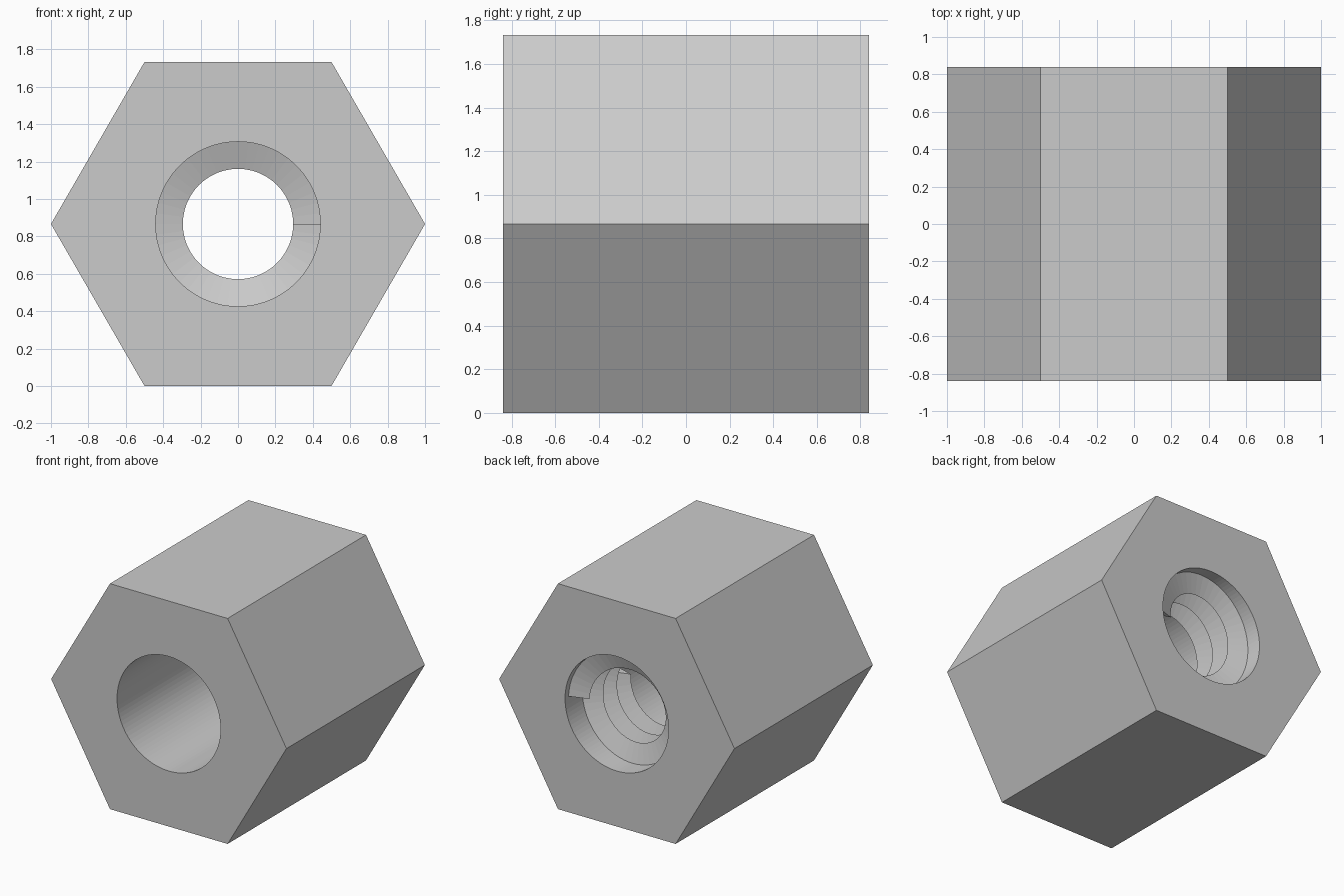
import bpy
import bmesh
from math import cos, sin, tau, sqrt

HALF_LENGTH = 0.84
CENTRE_Z = sqrt(3) / 2
BORE = 0.44
CREST = 0.295
PITCH = 0.167
TURNS = 3
STEPS = 48            # thread segments per turn
HALF_BASE = 0.048     # half width of the thread at its root
FIRST_CREST = HALF_LENGTH - 0.09

cube = bpy.data.objects.get("Cube")
if cube:
    bpy.data.objects.remove(cube, do_unlink=True)

grey = bpy.data.materials.new("plain grey")
grey.use_nodes = True
grey.diffuse_color = (0.6, 0.6, 0.6, 1)
grey.node_tree.nodes["Principled BSDF"].inputs["Base Color"].default_value = (0.6, 0.6, 0.6, 1)


def point(radius, angle, y):
    return (radius * cos(angle), y, CENTRE_Z + radius * sin(angle))


def loft(name, rings):
    """Skin a row of equal closed rings and cap both ends."""
    bm = bmesh.new()
    loops = [[bm.verts.new(p) for p in ring] for ring in rings]
    n = len(loops[0])
    for a, b in zip(loops, loops[1:]):
        for i in range(n):
            j = (i + 1) % n
            bm.faces.new((a[i], a[j], b[j], b[i]))
    bm.faces.new(loops[0])
    bm.faces.new(reversed(loops[-1]))
    bmesh.ops.recalc_face_normals(bm, faces=bm.faces)
    mesh = bpy.data.meshes.new(name)
    bm.to_mesh(mesh)
    bm.free()
    mesh.materials.append(grey)
    obj = bpy.data.objects.new(name, mesh)
    bpy.context.collection.objects.link(obj)
    return obj


def prism(name, radius, sides, half):
    return loft(name, [[point(radius, tau * i / sides, y) for i in range(sides)]
                       for y in (-half, half)])


# Hexagonal body with a round bore through it
body = prism("hex_body", 1, 6, HALF_LENGTH)
cutter = prism("bore_cutter", BORE, 96, HALF_LENGTH + 0.1)
cut = body.modifiers.new("bore", "BOOLEAN")
cut.operation = "DIFFERENCE"
cut.solver = "EXACT"
cut.object = cutter
bpy.context.view_layer.objects.active = body
body.select_set(True)
bpy.ops.object.modifier_apply(modifier=cut.name)
bpy.data.objects.remove(cutter, do_unlink=True)

# Helical V thread inside the rear of the bore
sections = []
for k in range(TURNS * STEPS + 1):
    angle = tau * k / STEPS
    y = FIRST_CREST - PITCH * k / STEPS
    sections.append([point(BORE + 0.004, angle, y + HALF_BASE),
                     point(CREST, angle, y),
                     point(BORE + 0.004, angle, y - HALF_BASE)])
loft("inner_thread", sections)
